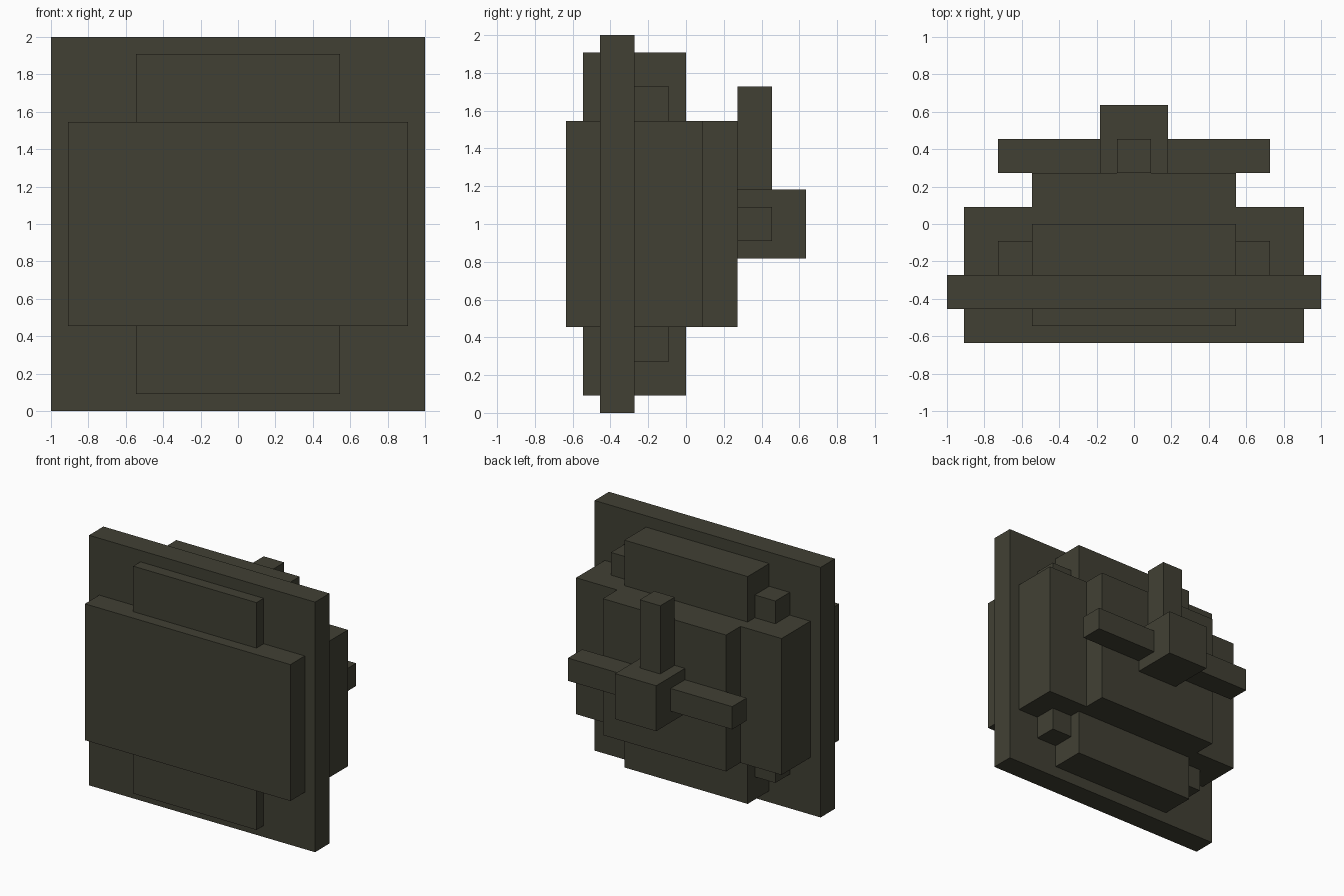
import bpy

cube = bpy.data.objects.get("Cube")
if cube:
    bpy.data.objects.remove(cube, do_unlink=True)

U = 2 / 11  # one grid step of the blocky design
MID = 5.5   # height of the centre, in steps

olive = bpy.data.materials.new("dark_olive")
olive.use_nodes = True
color = (0.053, 0.051, 0.034, 1)
olive.diffuse_color = color
olive.node_tree.nodes["Principled BSDF"].inputs["Base Color"].default_value = color


def block(name, x, y, z):
    """Box from (min, max) ranges in steps; z is measured from the centre."""
    ranges = (x, y, (z[0] + MID, z[1] + MID))
    bpy.ops.mesh.primitive_cube_add(size=1)
    ob = bpy.context.object
    ob.name = name
    ob.location = [(a + b) / 2 * U for a, b in ranges]
    ob.scale = [(b - a) * U for a, b in ranges]
    bpy.ops.object.transform_apply(location=False, rotation=False, scale=True)
    ob.data.materials.append(olive)
    return ob


# Main plate and the raised front panel
block("main_plate", (-5.5, 5.5), (-2.5, -1.5), (-5.5, 5.5))
block("front_panel", (-5, 5), (-3.5, -2.5), (-3, 3))

# Stepped housing on the back
block("rear_housing", (-5, 5), (-1.5, 0.5), (-3, 3))
block("rear_cover", (-3, 3), (0.5, 1.5), (-3, 3))

# Upper and lower extensions, front and back, with small corner blocks
for label, s in (("upper", 1), ("lower", -1)):
    z = sorted((3 * s, 5 * s))
    block(label + "_front_ledge", (-3, 3), (-3, -2.5), z)
    block(label + "_rear_ledge", (-3, 3), (-1.5, 0), z)
    for side, m in (("left", 1), ("right", -1)):
        block(f"{label}_{side}_corner", sorted((3 * m, 4 * m)),
              (-1.5, -0.5), sorted((3 * s, 4 * s)))

# Rear hub with two side arms and an upright post
block("hub", (-1, 1), (1.5, 3.5), (-1, 1))
block("upright_post", (-0.5, 0.5), (1.5, 2.5), (1, 4))
for side, m in (("left", 1), ("right", -1)):
    block(side + "_arm", sorted((m, 4 * m)), (1.5, 2.5), (-0.5, 0.5))
